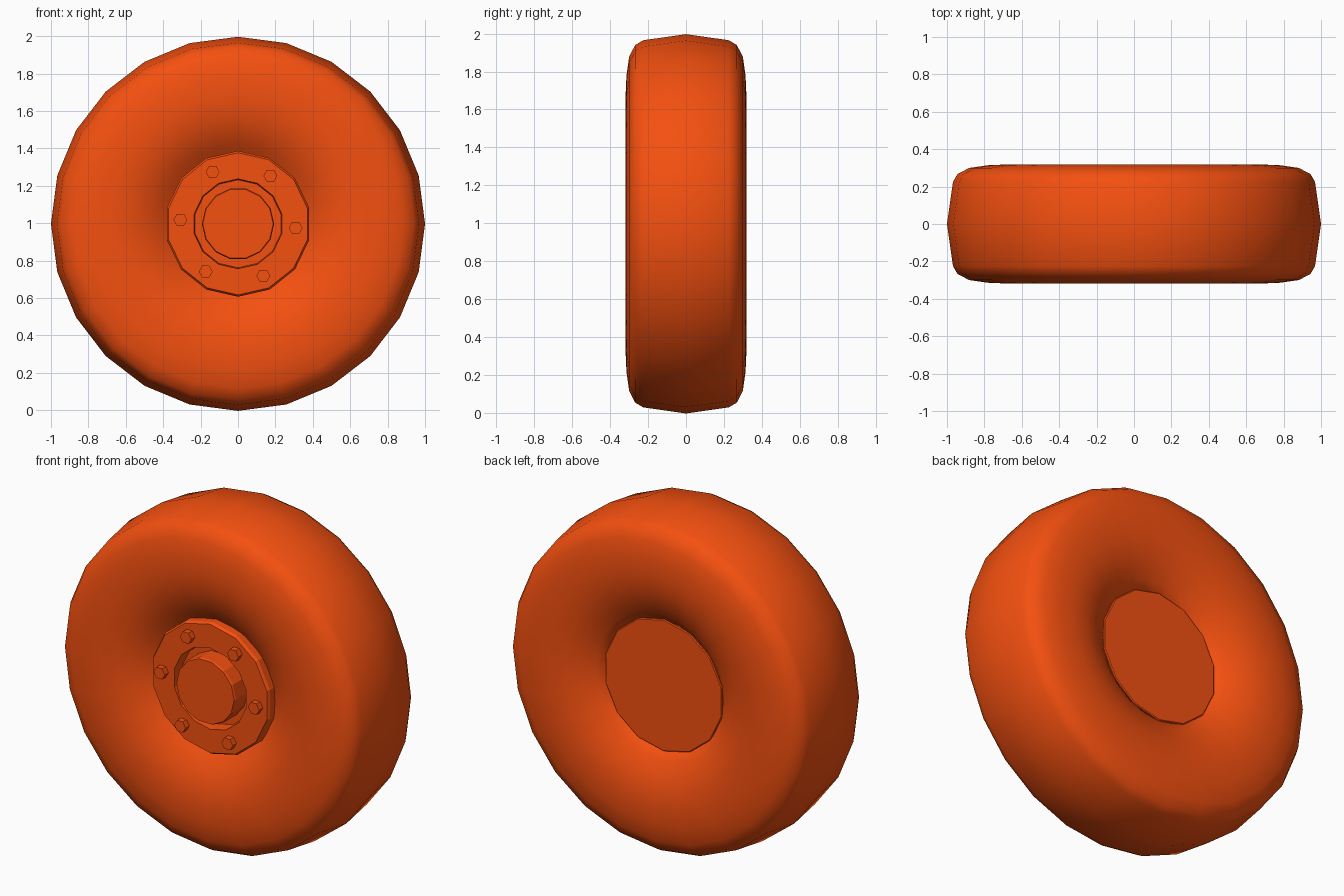
import bpy, math

if "Cube" in bpy.data.objects:
    bpy.data.objects.remove(bpy.data.objects["Cube"])

mat = bpy.data.materials.new("orange_paint")
mat.diffuse_color = (0.91, 0.08, 0.005, 1)
mat.use_nodes = True
mat.node_tree.nodes["Principled BSDF"].inputs["Base Color"].default_value = mat.diffuse_color
CENTRE_Z = 0.997


def lathe(name, profile, sides, phase=0.0, centre=(0, CENTRE_Z), smooth=None):
    """Revolve (radius, y) points about the y axis; zero radius closes with a fan."""
    verts, rings, faces = [], [], []
    for r, y in profile:
        count = 1 if r == 0 else sides
        rings.append([len(verts) + i for i in range(count)])
        for i in range(count):
            a = phase + math.tau * i / sides
            verts.append((centre[0] + r * math.cos(a), y, centre[1] + r * math.sin(a)))
    for a, b in zip(rings, rings[1:]):
        if len(a) == 1:
            continue
        if len(b) == 1:
            faces.append(a[::-1])
            continue
        for i in range(sides):
            j = (i + 1) % sides
            faces.append((a[i], b[i], b[j], a[j]))
    if len(rings[0]) == 1:
        faces.append(rings[1][:])
    mesh = bpy.data.meshes.new(name)
    mesh.from_pydata(verts, [], faces)
    mesh.materials.append(mat)
    obj = bpy.data.objects.new(name, mesh)
    bpy.context.collection.objects.link(obj)
    # consistent outward normals
    import bmesh
    bm = bmesh.new()
    bm.from_mesh(mesh)
    bmesh.ops.recalc_face_normals(bm, faces=bm.faces)
    bm.to_mesh(mesh)
    bm.free()
    if smooth:
        bpy.ops.object.select_all(action='DESELECT')
        obj.select_set(True)
        bpy.context.view_layer.objects.active = obj
        bpy.ops.object.shade_smooth_by_angle(angle=math.radians(smooth))
    return obj


# Tyre: mirrored half section, dished towards the hub
half = [(0.37, 0.19), (0.43, 0.235), (0.50, 0.275), (0.59, 0.306), (0.69, 0.318),
        (0.78, 0.314), (0.88, 0.30), (0.943, 0.268), (0.968, 0.225)]
section = [(r, -y) for r, y in half] + [(1.0, 0.0)] + half[::-1]
lathe("tyre", section + section[:1], 24, smooth=60)

# Hub: raised front flange with a recess, plain back plate
top = math.pi / 2
half_step = math.pi / 14
lathe("hub", [(0, -0.19), (0.235, -0.19), (0.24, -0.26), (0.38, -0.26), (0.39, -0.245),
              (0.39, 0.205), (0.385, 0.21), (0, 0.21)], 14, top)

# Axle cap inside the recess
lathe("axle_cap", [(0, -0.305), (0.188, -0.305), (0.193, -0.295), (0.193, -0.18), (0, -0.18)],
      14, top + half_step)

# Six wheel bolts
for i in range(6):
    a = math.radians(-4 + 60 * i)
    lathe(f"wheel_bolt_{i + 1}",
          [(0, -0.295), (0.037, -0.295), (0.037, -0.25), (0, -0.25)], 6,
          centre=(0.309 * math.cos(a), CENTRE_Z + 0.309 * math.sin(a)))
